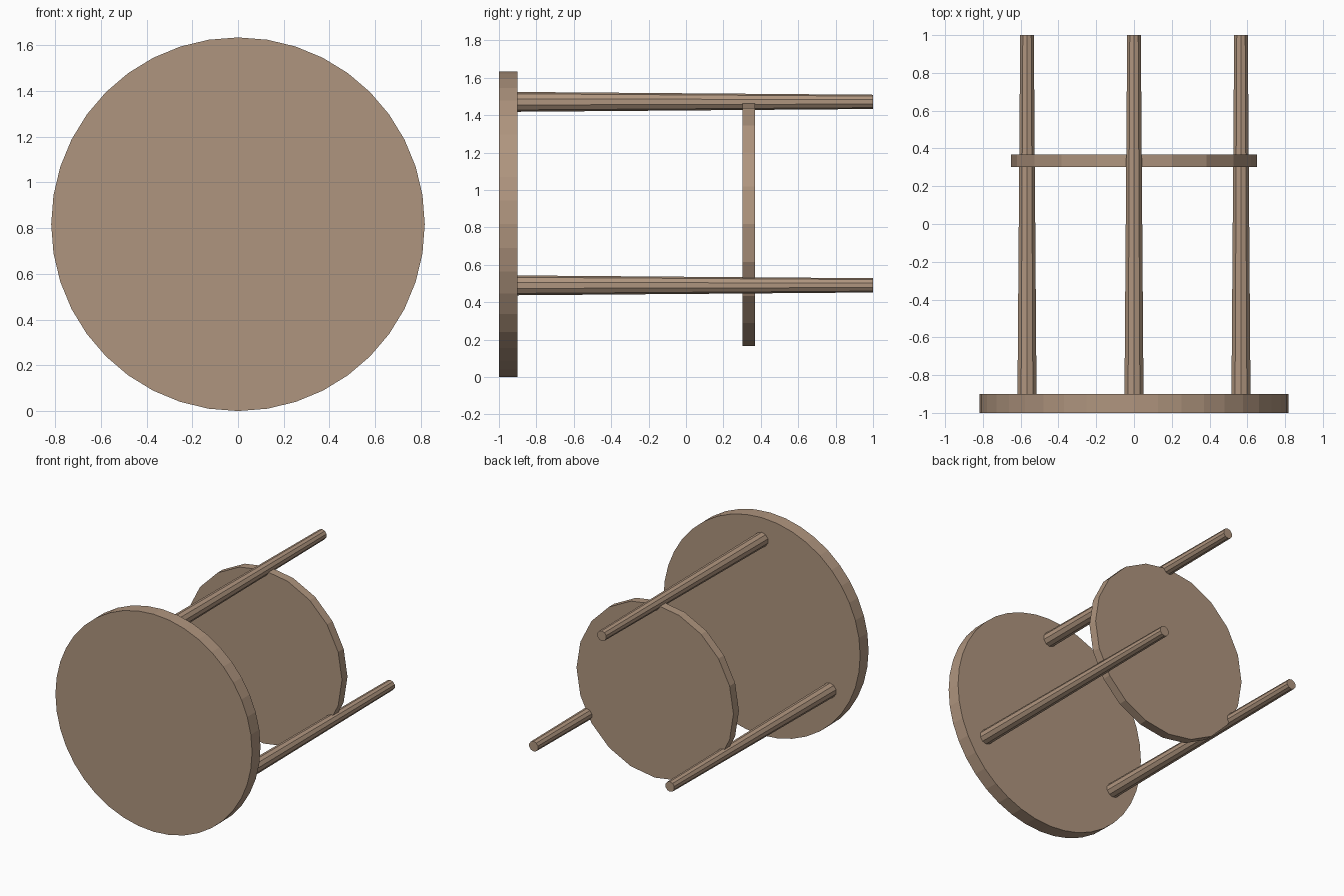
import bpy
from math import radians, sin, cos

if "Cube" in bpy.data.objects:
    bpy.data.objects.remove(bpy.data.objects["Cube"])

CENTRE_Z = 0.817   # height of the round parts' axis
LEG_RING = 0.654   # distance of the legs from that axis

wood = bpy.data.materials.new("wood")
wood.diffuse_color = (0.43, 0.30, 0.21, 1)
wood.use_nodes = True
wood.node_tree.nodes["Principled BSDF"].inputs["Base Color"].default_value = wood.diffuse_color


def tapered_disc(name, sides, r_front, r_back, y0, y1, x=0.0, z=CENTRE_Z):
    """Flat-shaded cylinder or cone running along y from y0 to y1."""
    bpy.ops.mesh.primitive_cone_add(
        vertices=sides, radius1=r_front, radius2=r_back, depth=y1 - y0,
        location=(x, (y0 + y1) / 2, z), rotation=(radians(-90), 0, 0))
    obj = bpy.context.object
    obj.name = name
    obj.data.materials.append(wood)
    bpy.ops.object.transform_apply(location=False, rotation=True, scale=True)
    return obj


# Round table top, tipped onto its edge
tapered_disc("table_top", 40, 0.817, 0.817, -1.0, -0.9)

# Smaller round shelf held between the legs
tapered_disc("lower_shelf", 20, 0.652, 0.652, 0.303, 0.368)

# Three tapered legs, evenly spaced around the axis
for name, angle in (("upper_leg", 90), ("left_leg", 210), ("right_leg", 330)):
    a = radians(angle)
    tapered_disc(name, 10, 0.053, 0.038, -0.9, 1.0,
                 LEG_RING * cos(a), CENTRE_Z + LEG_RING * sin(a))
